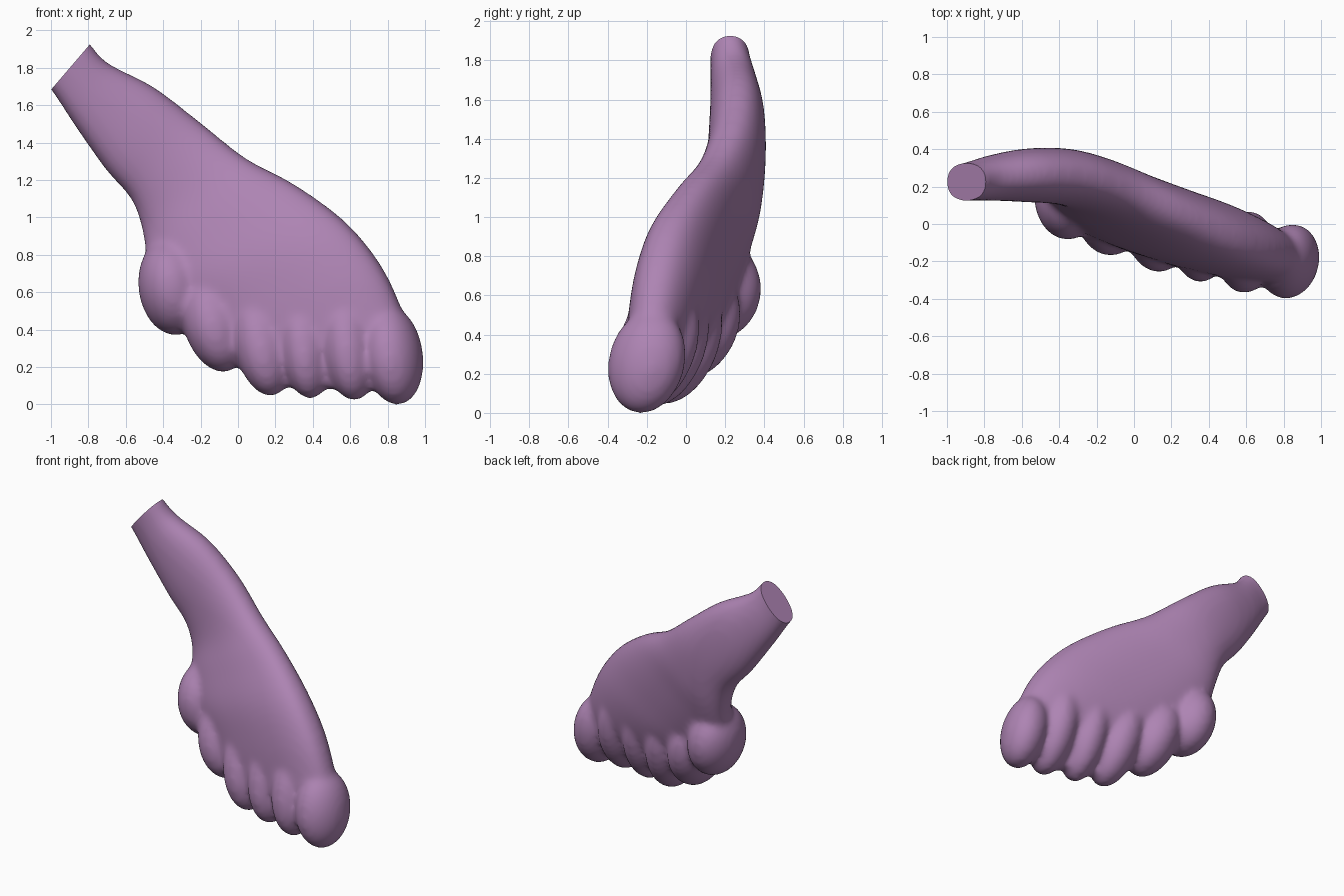
import bpy, bmesh, math
from mathutils import Vector, Matrix

if "Cube" in bpy.data.objects:
    bpy.data.objects.remove(bpy.data.objects["Cube"])

mauve = bpy.data.materials.new("mauve_skin")
mauve.diffuse_color = (0.42, 0.23, 0.45, 1)
mauve.use_nodes = True
mauve.node_tree.nodes["Principled BSDF"].inputs["Base Color"].default_value = mauve.diffuse_color

bm = bmesh.new()

# Ankle and sole: left edge, right edge, then depth in front (left, right)
# and depth behind (left, right)
sections = [
    ((-1.08, 0.22, 1.78), (-0.87, 0.22, 2.03), (0.10, 0.10), (0.10, 0.10)),
    ((-1.00, 0.225, 1.685), (-0.79, 0.225, 1.93), (0.10, 0.10), (0.10, 0.10)),
    ((-0.85, 0.24, 1.46), (-0.69, 0.25, 1.825), (0.12, 0.12), (0.12, 0.12)),
    ((-0.70, 0.25, 1.25), (-0.45, 0.27, 1.70), (0.145, 0.14), (0.145, 0.14)),
    ((-0.57, 0.26, 1.10), (-0.20, 0.24, 1.51), (0.15, 0.14), (0.16, 0.15)),
    ((-0.51, 0.26, 0.94), (0.04, 0.15, 1.32), (0.15, 0.14), (0.17, 0.16)),
    ((-0.48, 0.22, 0.77), (0.30, 0.03, 1.18), (0.18, 0.15), (0.18, 0.18)),
    ((-0.41, 0.16, 0.60), (0.57, -0.10, 0.98), (0.20, 0.17), (0.19, 0.22)),
    ((-0.28, 0.10, 0.46), (0.765, -0.17, 0.74), (0.19, 0.18), (0.18, 0.23)),
    ((-0.17, 0.04, 0.36), (0.885, -0.20, 0.48), (0.17, 0.18), (0.15, 0.20)),
    ((-0.08, -0.01, 0.27), (0.92, -0.22, 0.31), (0.13, 0.16), (0.11, 0.15)),
    ((0.02, -0.05, 0.18), (0.90, -0.25, 0.17), (0.09, 0.11), (0.06, 0.09)),
    ((0.10, -0.08, 0.10), (0.85, -0.26, 0.08), (0.05, 0.06), (0.03, 0.04)),
]
N, STEPS = 48, 4
rows = [Vector((*a, *b, *f, *k)) for a, b, f, k in sections]
smooth_rows = []
for k in range(len(rows) - 1):
    p0, p1 = rows[max(k - 1, 0)], rows[k]
    p2, p3 = rows[k + 1], rows[min(k + 2, len(rows) - 1)]
    for s in range(STEPS):
        t = s / STEPS
        smooth_rows.append(0.5 * (2 * p1 + (p2 - p0) * t + (2 * p0 - 5 * p1 + 4 * p2 - p3) * t * t
                                  + (3 * p1 - p0 - 3 * p2 + p3) * t ** 3))
smooth_rows.append(rows[-1])


def power(v, e):
    return math.copysign(abs(v) ** e, v)


rings = []
for row in smooth_rows:
    a, b = Vector(row[0:3]), Vector(row[3:6])
    centre, half = (a + b) / 2, (b - a) / 2
    normal = Vector((-half.y, half.x, 0)).normalized()
    ring = []
    for i in range(N):
        t = 2 * math.pi * i / N
        c, s = power(math.cos(t), 0.9), power(math.sin(t), 0.85)
        d0, d1 = (row[8], row[9]) if s > 0 else (row[6], row[7])
        thick = d0 + (d1 - d0) * (c + 1) / 2
        ring.append(bm.verts.new(centre + half * c + normal * thick * s))
    rings.append(ring)
for r0, r1 in zip(rings, rings[1:]):
    for i in range(N):
        j = (i + 1) % N
        bm.faces.new((r0[i], r0[j], r1[j], r1[i]))
bm.faces.new(rings[0])
bm.faces.new(rings[-1])

# Toes: centre, radii, then lean, backward tilt and turn in degrees
toes = [
    ((0.830, -0.20, 0.265), (0.155, 0.20, 0.27), -10, -10, -18),
    ((0.600, -0.150, 0.34), (0.150, 0.205, 0.33), -8, -18, -12),
    ((0.365, -0.095, 0.35), (0.145, 0.200, 0.33), -8, -18, -12),
    ((0.130, -0.035, 0.36), (0.160, 0.205, 0.33), -14, -18, -12),
    ((-0.125, 0.055, 0.45), (0.170, 0.215, 0.29), -18, -18, -12),
    ((-0.355, 0.150, 0.63), (0.178, 0.235, 0.26), -8, -8, 0),
]
for centre, radii, lean, tilt, turn in toes:
    mat = (Matrix.Translation(centre) @ Matrix.Rotation(math.radians(turn), 4, 'Z')
           @ Matrix.Rotation(math.radians(lean), 4, 'Y')
           @ Matrix.Rotation(math.radians(tilt), 4, 'X') @ Matrix.Diagonal((*radii, 1)))
    bmesh.ops.create_uvsphere(bm, u_segments=32, v_segments=20, radius=1, matrix=mat)

bmesh.ops.recalc_face_normals(bm, faces=bm.faces)
mesh = bpy.data.meshes.new("foot")
bm.to_mesh(mesh)
bm.free()
foot = bpy.data.objects.new("foot", mesh)
bpy.context.collection.objects.link(foot)

# Fuse the parts into one soft skin
remesh = foot.modifiers.new("fuse", 'REMESH')
remesh.mode = 'VOXEL'
remesh.voxel_size = 0.018
smooth = foot.modifiers.new("soften", 'SMOOTH')
smooth.factor = 0.5
smooth.iterations = 18
deps = bpy.context.evaluated_depsgraph_get()
fused = bpy.data.meshes.new_from_object(foot.evaluated_get(deps))
foot.modifiers.clear()
foot.data = fused

# Flat cut at the ankle
bm = bmesh.new()
bm.from_mesh(fused)
cut = bmesh.ops.bisect_plane(
    bm, geom=bm.verts[:] + bm.edges[:] + bm.faces[:], dist=1e-5,
    plane_co=(-1.0, 0.225, 1.685), plane_no=Vector((-0.245, 0, 0.21)).normalized(),
    clear_outer=True)
rim = [e for e in cut["geom_cut"] if isinstance(e, bmesh.types.BMEdge)]
bmesh.ops.contextual_create(bm, geom=rim)
# Stand on the floor
low = min(v.co.z for v in bm.verts)
bmesh.ops.translate(bm, vec=(0, 0, -low), verts=bm.verts)
bm.to_mesh(fused)
bm.free()

fused.materials.clear()
fused.materials.append(mauve)
bpy.context.view_layer.objects.active = foot
foot.select_set(True)
bpy.ops.object.shade_smooth_by_angle(angle=math.radians(40))
